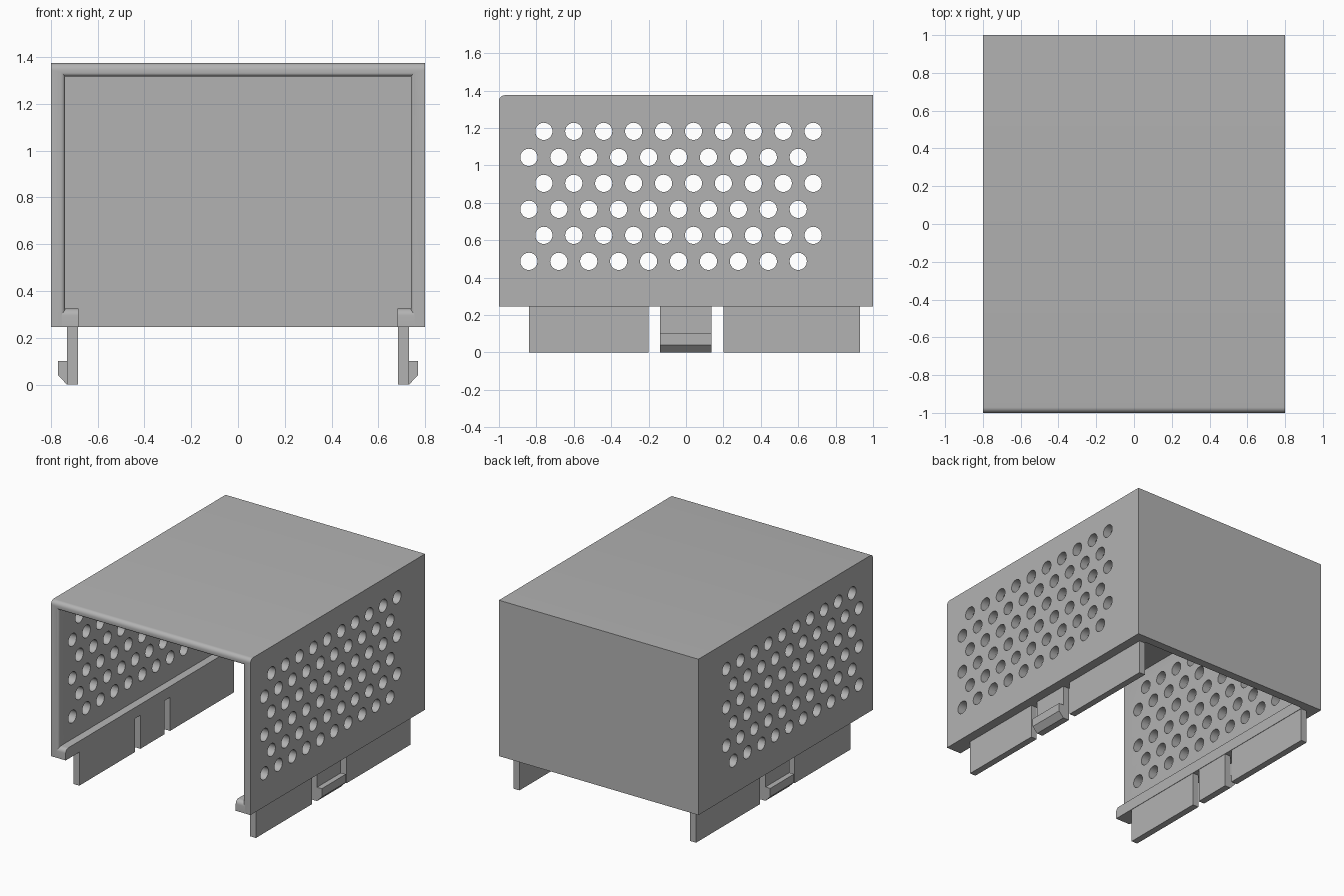
import bpy, bmesh, math
from mathutils import Matrix, Vector

if "Cube" in bpy.data.objects:
    bpy.data.objects.remove(bpy.data.objects["Cube"])

grey = bpy.data.materials.new("plain grey")
grey.use_nodes = True
grey.diffuse_color = (0.45, 0.45, 0.45, 1)
grey.node_tree.nodes["Principled BSDF"].inputs["Base Color"].default_value = (0.45, 0.45, 0.45, 1)

FRONT, BACK, TOP, BASE = -1.0, 1.0, 1.375, 0.245
HALF, INNER, CEILING = 0.8, 0.74, 1.318


def finish(bm, name):
    bmesh.ops.recalc_face_normals(bm, faces=bm.faces)
    mesh = bpy.data.meshes.new(name)
    bm.to_mesh(mesh)
    bm.free()
    mesh.materials.append(grey)
    obj = bpy.data.objects.new(name, mesh)
    bpy.context.collection.objects.link(obj)
    return obj


def prism(bm, profile, y0, y1):
    """Extrude an x-z profile along y."""
    face = bm.faces.new([bm.verts.new((x, y0, z)) for x, z in profile])
    new = bmesh.ops.extrude_face_region(bm, geom=[face])["geom"]
    verts = [v for v in new if isinstance(v, bmesh.types.BMVert)]
    bmesh.ops.translate(bm, vec=(0, y1 - y0, 0), verts=verts)


def rect(x0, x1, z0, z1):
    return [(x0, z0), (x1, z0), (x1, z1), (x0, z1)]


def round_edges(bm, rule, radius):
    """Fillet the front edges whose midpoint meets the rule."""
    edges = [e for e in bm.edges
             if all(abs(v.co.y - FRONT) < 1e-4 for v in e.verts)
             and rule((e.verts[0].co + e.verts[1].co) / 2)]
    bmesh.ops.bevel(bm, geom=edges, offset=radius, segments=6, profile=0.5, affect='EDGES')


def cut(obj, cutter):
    mod = obj.modifiers.new("cut", 'BOOLEAN')
    mod.operation, mod.solver, mod.object = 'DIFFERENCE', 'EXACT', cutter
    bpy.context.view_layer.objects.active = obj
    bpy.ops.object.modifier_apply(modifier=mod.name)
    bpy.data.objects.remove(cutter)


def smooth(obj):
    bpy.ops.object.select_all(action='DESELECT')
    obj.select_set(True)
    bpy.context.view_layer.objects.active = obj
    bpy.ops.object.shade_smooth_by_angle(angle=math.radians(30))


# Hood: a box opened at the front and underneath
bm = bmesh.new()
prism(bm, rect(-HALF, HALF, BASE, TOP), FRONT, BACK)
hood = finish(bm, "hood")
bm = bmesh.new()
prism(bm, rect(-INNER, INNER, 0, CEILING), FRONT - 0.2, BACK - 0.06)
cut(hood, finish(bm, "opening_cutter"))

# Rounded front lip: outer top edge and inner rim
bm = bmesh.new()
bm.from_mesh(hood.data)
round_edges(bm, lambda m: m.z > TOP - 0.01, 0.03)
round_edges(bm, lambda m: abs(abs(m.x) - INNER) < 0.01 or abs(m.z - CEILING) < 0.005, 0.018)
bm.to_mesh(hood.data)
bm.free()

# Staggered ventilation holes through both side walls
bm = bmesh.new()
for row in range(6):
    for col in range(10):
        y = (-0.84 if row % 2 == 0 else -0.76) + 0.16 * col
        place = Matrix.Translation((0, y, 0.487 + 0.139 * row)) @ Matrix.Rotation(math.pi / 2, 4, 'Y')
        bmesh.ops.create_cone(bm, cap_ends=True, segments=32, radius1=0.046,
                              radius2=0.046, depth=2, matrix=place)
cut(hood, finish(bm, "hole_cutter"))
smooth(hood)

# Rails, mounting tabs and snap clips on each side
for side, label in ((1, "left"), (-1, "right")):
    def part(name, profile, y0, y1, lip=0):
        bm = bmesh.new()
        prism(bm, [(side * x, z) for x, z in profile], y0, y1)
        if lip:
            top = max(z for x, z in profile)
            round_edges(bm, lambda m: m.z > top - 0.01, lip)
        smooth(finish(bm, f"{label}_{name}"))

    part("rail", rect(0.682, 0.755, BASE, 0.325), FRONT, BACK - 0.05, lip=0.03)
    part("front_tab", rect(0.685, 0.732, 0, 0.26), -0.84, -0.2)
    part("back_tab", rect(0.685, 0.732, 0, 0.26), 0.2, 0.93)
    part("snap_clip", [(0.685, 0), (0.732, 0), (0.77, 0.04), (0.77, 0.1),
                       (0.732, 0.1), (0.732, 0.26), (0.685, 0.26)], -0.14, 0.135)
